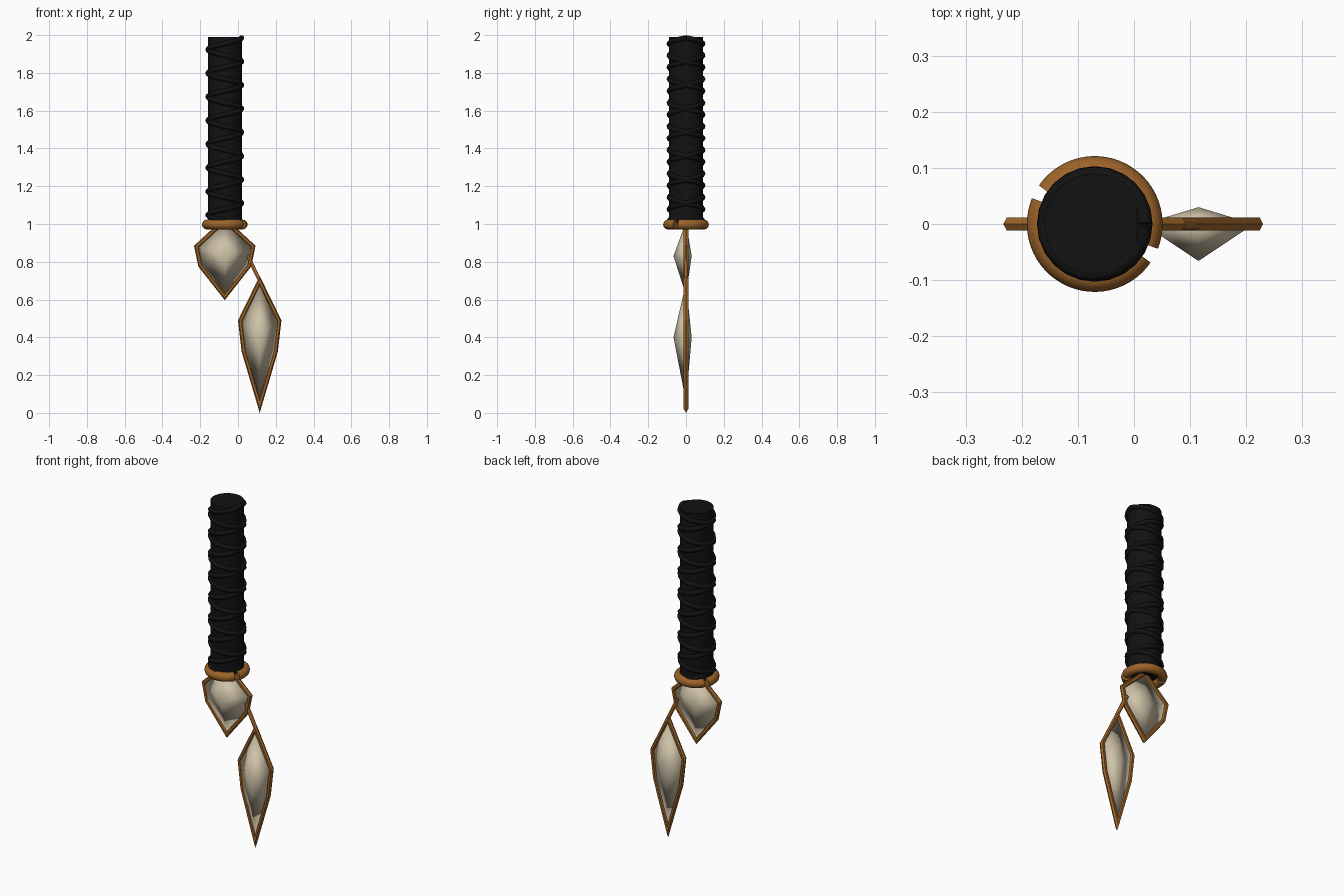
import bpy
import bmesh
import math
from mathutils import Vector

if "Cube" in bpy.data.objects:
    bpy.data.objects.remove(bpy.data.objects["Cube"])


def material(name, rgb, rough):
    m = bpy.data.materials.new(name)
    m.use_nodes = True
    m.diffuse_color = (*rgb, 1)
    bsdf = next(n for n in m.node_tree.nodes if n.type == 'BSDF_PRINCIPLED')
    bsdf.inputs["Base Color"].default_value = (*rgb, 1)
    bsdf.inputs["Roughness"].default_value = rough
    return m


BLACK = material("black wrap", (0.006, 0.006, 0.006), 0.8)
BRONZE = material("bronze", (0.33, 0.125, 0.022), 0.5)
IVORY = material("ivory", (0.62, 0.54, 0.39), 0.5)
AXIS = -0.07  # x of the handle axis


def finish(bm, name, mat, smooth=False):
    bmesh.ops.recalc_face_normals(bm, faces=bm.faces)
    for f in bm.faces:
        f.smooth = smooth
    mesh = bpy.data.meshes.new(name)
    bm.to_mesh(mesh)
    bm.free()
    mesh.materials.append(mat)
    ob = bpy.data.objects.new(name, mesh)
    bpy.context.collection.objects.link(ob)
    return ob


def tube(name, points, radius, mat, resolution=3):
    """Round bar along a path, with closed ends."""
    cu = bpy.data.curves.new(name, 'CURVE')
    cu.dimensions = '3D'
    cu.bevel_depth = radius
    cu.bevel_resolution = resolution
    cu.use_fill_caps = True
    sp = cu.splines.new('POLY')
    sp.points.add(len(points) - 1)
    for p, co in zip(sp.points, points):
        p.co = (*co, 1)
    sp.use_smooth = True
    cu.materials.append(mat)
    ob = bpy.data.objects.new(name, cu)
    bpy.context.collection.objects.link(ob)


def arc(radius, a0, a1, z0, z1, steps):
    pts = []
    for i in range(steps + 1):
        t = i / steps
        a = math.radians(a0 + (a1 - a0) * t)
        pts.append((AXIS + radius * math.cos(a), radius * math.sin(a), z0 + (z1 - z0) * t))
    return pts


def inset(outline, d):
    """Mitred inward offset of a clockwise (x, z) outline."""
    res = []
    n = len(outline)
    for i, p in enumerate(outline):
        e0 = (p - outline[i - 1]).normalized()
        e1 = (outline[(i + 1) % n] - p).normalized()
        n0, n1 = Vector((e0.y, -e0.x)), Vector((e1.y, -e1.x))
        m = (n0 + n1).normalized()
        res.append(p + m * d / m.dot(n0))
    return res


def blade(name, cx, top, shoulder, waist, tip, peak):
    """Bronze rim around an ivory body with one peak on each side."""
    right = [shoulder, waist]
    outline = [Vector((cx, top))] + [Vector((cx + w, z)) for w, z in right]
    outline += [Vector((cx, tip))] + [Vector((cx - w, z)) for w, z in reversed(right)]

    # Rim with a six-sided section
    section = [(0, 0), (0.006, 0.012), (0.018, 0.012), (0.024, 0), (0.018, -0.012), (0.006, -0.012)]
    bm = bmesh.new()
    loops = [[bm.verts.new((p.x, y, p.y)) for p in inset(outline, d)] for d, y in section]
    n = len(outline)
    for k, loop in enumerate(loops):
        nxt = loops[(k + 1) % len(loops)]
        for i in range(n):
            j = (i + 1) % n
            bm.faces.new((loop[i], loop[j], nxt[j], nxt[i]))
    finish(bm, name + "_rim", BRONZE)

    # Body
    bm = bmesh.new()
    edge = [bm.verts.new((p.x, 0, p.y)) for p in inset(outline, 0.016)]
    for y in (-0.066, 0.03):
        apex = bm.verts.new((cx, y, peak))
        for i in range(n):
            bm.faces.new((edge[i], edge[(i + 1) % n], apex))
    finish(bm, name + "_body", IVORY, True)


# Handle core
bm = bmesh.new()
bmesh.ops.create_cone(bm, cap_ends=True, segments=32, radius1=0.09, radius2=0.09, depth=0.985)
bmesh.ops.translate(bm, verts=bm.verts, vec=(AXIS, 0, 1.4975))
core = finish(bm, "handle_core", BLACK)
bpy.context.view_layer.objects.active = core
core.select_set(True)
bpy.ops.object.shade_smooth_by_angle(angle=math.radians(40))

# Two crossing cords wound in opposite directions
for name, turn in (("cord_left_hand", 1), ("cord_right_hand", -1)):
    tube(name, arc(0.089, 0, turn * 360 * 7.75, 1.986, 1.016, 186), 0.014, BLACK, 2)

# Collar split into two half rings
for name, a0, a1 in (("collar_back", -22, 146), ("collar_front", 157, 326)):
    tube(name, arc(0.095, a0, a1, 0.997, 0.997, 28), 0.026, BRONZE, 4)

# Blades and the bar joining them
blade("upper_blade", AXIS, 1.035, (0.163, 0.885), (0.14, 0.775), 0.597, 0.83)
blade("lower_blade", 0.115, 0.725, (0.115, 0.49), (0.096, 0.325), 0.0, 0.40)
tube("joining_bar", [(0.05, 0, 0.835), (0.115, 0, 0.7)], 0.011, BRONZE, 1)
